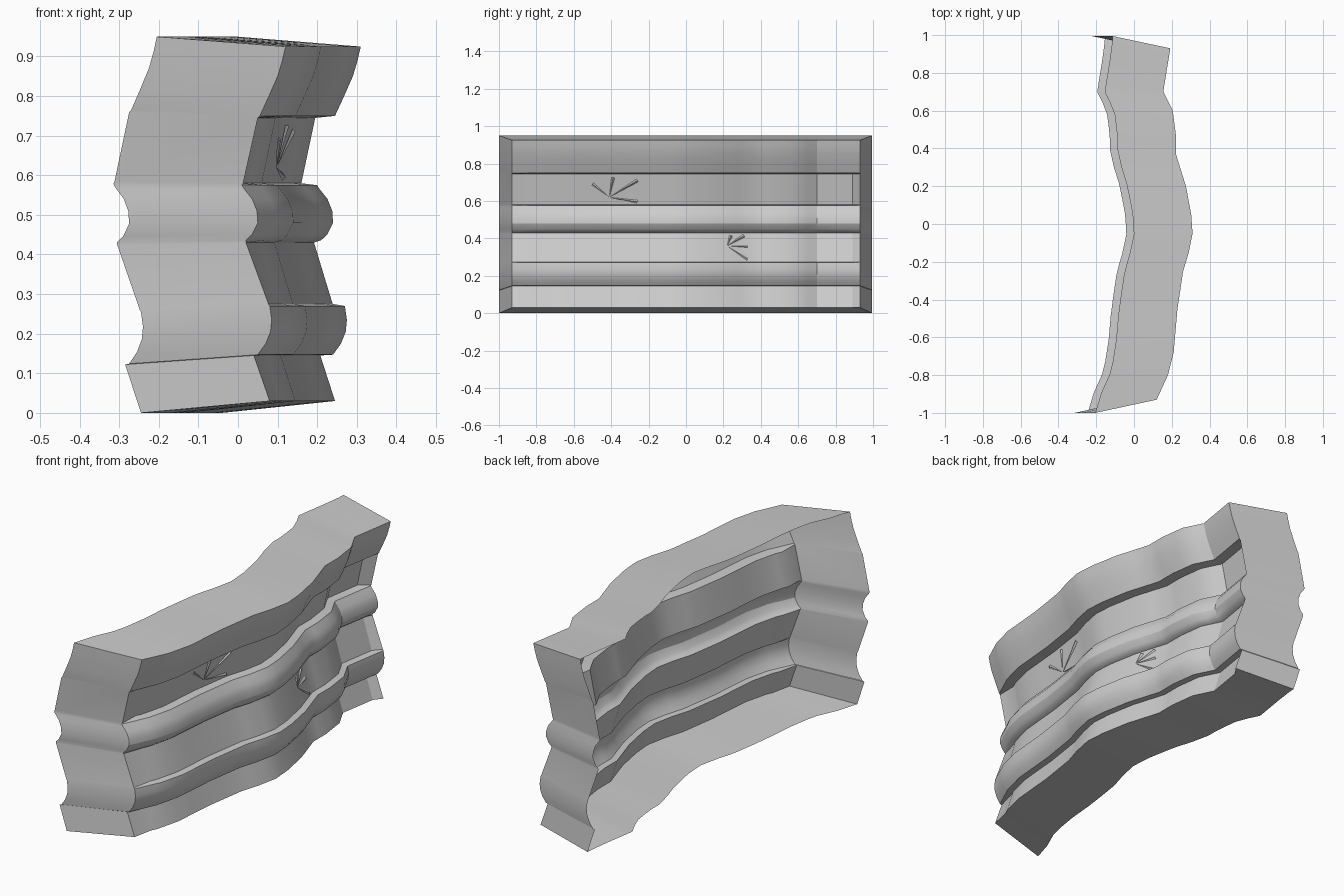
import bpy, bmesh
from mathutils import Vector

if "Cube" in bpy.data.objects:
    bpy.data.objects.remove(bpy.data.objects["Cube"])

# Plan curve: forward reach of the panel along its length (y, x)
PLAN = [(-1, .105), (-.93, .12), (-.8, .18), (-.68, .21), (-.45, .23), (-.25, .26),
        (-.15, .29), (-.05, .31), (.05, .303), (.2, .275), (.37, .222), (.47, .222),
        (.6, .205), (.7, .155), (.93, .192), (1, .197)]
# Section at the crown: z, x at the ends, depth of the recess between the ribs
SECTION = [(.03, .27, .025), (.145, .23, .022), (.147, .24, 0), (.175, .26, 0),
           (.205, .272, 0), (.235, .275, 0), (.27, .27, 0), (.275, .267, .028),
           (.43, .21, .018), (.436, .21, 0), (.45, .225, 0), (.48, .24, 0),
           (.51, .238, 0), (.54, .226, 0), (.565, .206, 0), (.575, .2, 0),
           (.58, .203, .043), (.745, .24, .045), (.75, .245, 0), (.8, .268, 0),
           (.85, .29, 0), (.89, .302, 0), (.925, .31, 0)]
DEPTH = .31
CROWN = .31


def lerp(table, t, col=1):
    for a, b in zip(table, table[1:]):
        if t <= b[0]:
            return a[col] + (b[col] - a[col]) * (t - a[0]) / (b[0] - a[0])
    return table[-1][col]


def front_x(y, base, recess):
    fade = max(0, min(1, (y + .93) / .1, (.93 - y) / .04))
    return lerp(PLAN, y) - CROWN + base - recess * fade


def make_object(name, bm):
    bmesh.ops.recalc_face_normals(bm, faces=bm.faces)
    me = bpy.data.meshes.new(name)
    bm.to_mesh(me)
    bm.free()
    ob = bpy.data.objects.new(name, me)
    bpy.context.collection.objects.link(ob)
    return ob


# Ribbed front skin
ys = sorted([p[0] for p in PLAN[1:-1]] + [-.83, -.74, -.57, -.35, -.2, -.1, 0, .12, .28, .42, .54, .65, .8, .89])
bm = bmesh.new()
skin = [[bm.verts.new((front_x(y, b, r), y, z)) for z, b, r in SECTION] for y in ys]
for a, b in zip(skin, skin[1:]):
    for k in range(len(SECTION) - 1):
        bm.faces.new((a[k], b[k], b[k + 1], a[k + 1]))


# Drafted flanges around all four sides, open at the back
def back_vert(i, k):
    y = max(-1, min(1, ys[i] / .93))
    z = (SECTION[k][0] - .03) / .895 * .95
    if i in (0, len(ys) - 1):
        y *= 1 if i == 0 else .995
    return bm.verts.new((lerp(PLAN, y) - CROWN + SECTION[k][1] - DEPTH, y, z))


n, m = len(ys), len(SECTION)
ring = ([(i, 0) for i in range(n)] + [(n - 1, k) for k in range(1, m)]
        + [(i, m - 1) for i in range(n - 2, -1, -1)] + [(0, k) for k in range(m - 2, 0, -1)])
rim = [back_vert(i, k) for i, k in ring]
for s in range(len(ring)):
    t = (s + 1) % len(ring)
    (i, k), (j, l) = ring[s], ring[t]
    bm.faces.new((skin[i][k], skin[j][l], rim[t], rim[s]))
panel = make_object("ribbed_panel", bm)
bpy.context.view_layer.objects.active = panel
panel.select_set(True)
bpy.ops.object.shade_smooth_by_angle(angle=.45)


# Thin pointed creases radiating over the two recesses
def creases(name, hub, tips):
    bm = bmesh.new()

    def point(y, z, lift):
        x = front_x(y, lerp(SECTION, z), lerp(SECTION, z, 2))
        return Vector((x + lift, y, z))
    for ty, tz in tips:
        d = Vector((ty - hub[0], tz - hub[1])).normalized() * .009
        left = bm.verts.new(point(ty - d.y, tz + d.x, .001))
        right = bm.verts.new(point(ty + d.y, tz - d.x, .001))
        top = bm.verts.new(point(ty, tz, .009))
        tip = bm.verts.new(point(*hub, .003))
        bm.faces.new((tip, left, top))
        bm.faces.new((tip, top, right))
    make_object(name, bm)


creases("upper_creases", (-.41, .62), [(-.50, .69), (-.39, .725), (-.26, .71), (-.26, .595)])
creases("lower_creases", (.22, .36), [(.24, .415), (.31, .415), (.33, .36), (.33, .29)])
